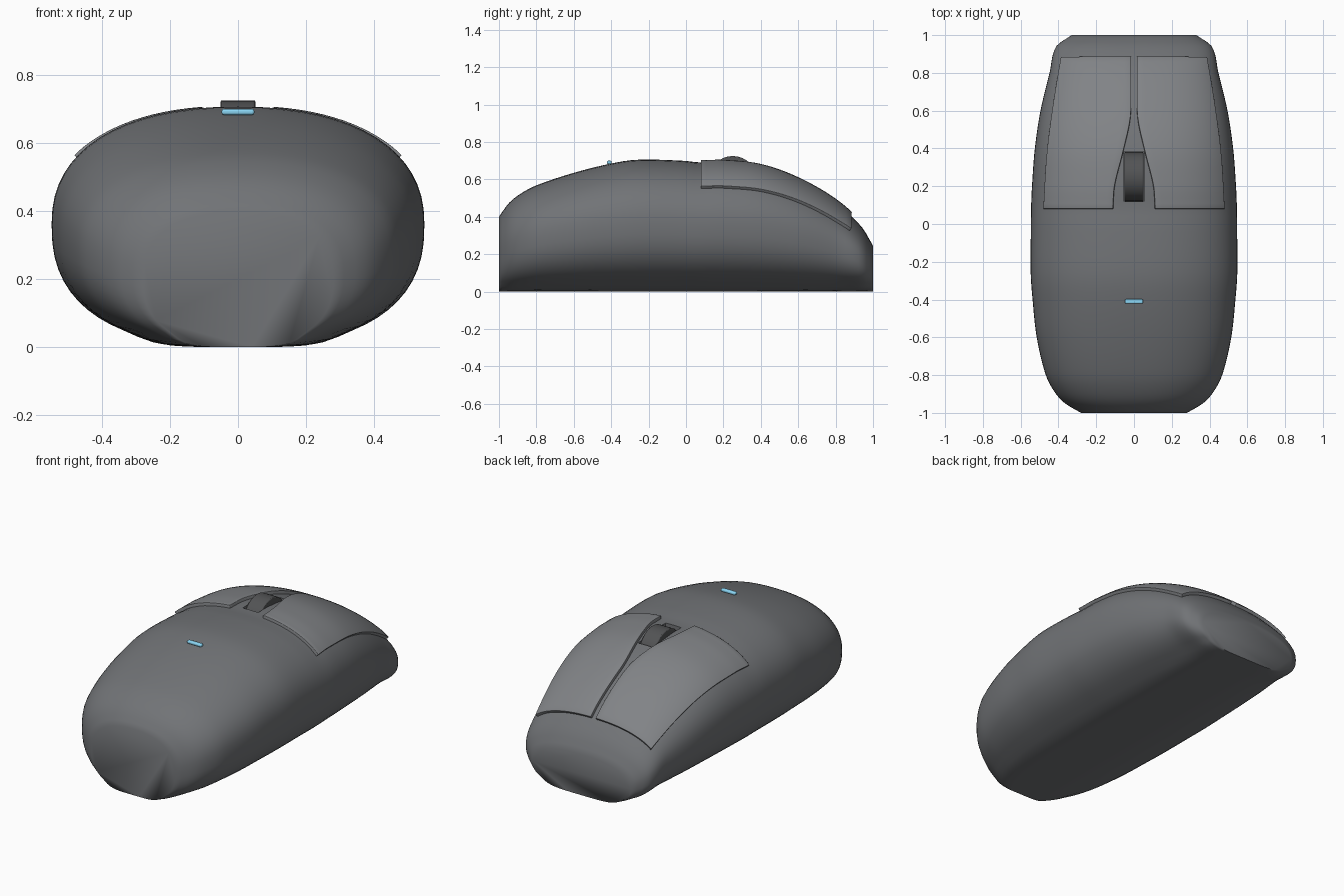
import bpy, bmesh, math

if "Cube" in bpy.data.objects:
    bpy.data.objects.remove(bpy.data.objects["Cube"])

# Outline along the length: (y, half width, top height)
OUTLINE = [(-1, .28, .40), (-.95, .365, .47), (-.89, .42, .52), (-.8, .467, .568),
           (-.6, .515, .635), (-.4, .537, .685), (-.26, .547, .705), (-.02, .546, .70),
           (.08, .545, .69), (.2, .54, .69), (.4, .525, .665), (.6, .495, .592),
           (.8, .447, .475), (.94, .412, .345), (1, .33, .245)]
INNER = [(.08, .11), (.2, .102), (.37, .06), (.52, .025), (.6, .016), (.875, .016)]
OUTER = [(.08, .468), (.35, .452), (.6, .422), (.875, .378)]
P_TOP, P_LOW, MID = 2.3, 2.45, .51


def smooth(points, y, k=1):
    """Cubic interpolation of column k at y."""
    n = len(points)

    def slope(i):
        a, b = points[max(i - 1, 0)], points[min(i + 1, n - 1)]
        return (b[k] - a[k]) / (b[0] - a[0])
    i = 0
    while i < n - 2 and y > points[i + 1][0]:
        i += 1
    a, b = points[i], points[i + 1]
    h = b[0] - a[0]
    t = (y - a[0]) / h
    return ((2*t**3 - 3*t*t + 1) * a[k] + (t**3 - 2*t*t + t) * h * slope(i)
            + (3*t*t - 2*t**3) * b[k] + (t**3 - t*t) * h * slope(i + 1))


def top_height(x, y):
    w, t = smooth(OUTLINE, y, 1), smooth(OUTLINE, y, 2)
    r = max(0, 1 - min(1, abs(x) / w) ** P_TOP) ** (1 / P_TOP)
    return t * (MID + (1 - MID) * r)


def finish(bm, name):
    mesh = bpy.data.meshes.new(name)
    bm.to_mesh(mesh)
    bm.free()
    ob = bpy.data.objects.new(name, mesh)
    bpy.context.collection.objects.link(ob)
    return ob


def shade(ob, angle=40):
    bpy.ops.object.select_all(action='DESELECT')
    ob.select_set(True)
    bpy.context.view_layer.objects.active = ob
    bpy.ops.object.shade_smooth_by_angle(angle=math.radians(angle))


def paint(ob, name, rgb):
    mat = bpy.data.materials.new(name)
    mat.diffuse_color = (*rgb, 1)
    mat.use_nodes = True
    mat.node_tree.nodes["Principled BSDF"].inputs["Base Color"].default_value = mat.diffuse_color
    ob.data.materials.append(mat)


def round_edges(ob, width, segments=2):
    bev = ob.modifiers.new("rounding", 'BEVEL')
    bev.width = width
    bev.segments = segments
    bev.limit_method = 'ANGLE'
    bev.angle_limit = math.radians(50)


def box(name, center, size):
    bpy.ops.mesh.primitive_cube_add(size=1, location=center)
    ob = bpy.context.object
    ob.name = name
    ob.scale = size
    bpy.ops.object.transform_apply(location=False, rotation=False, scale=True)
    return ob


# Body: lofted rounded sections, flattened underneath
bm = bmesh.new()
SEG, ROWS = 64, 60
rings = []
for j in range(ROWS + 1):
    y = -math.cos(math.pi * j / ROWS) * .5 + (-1 + 2 * j / ROWS) * .5
    w, t = smooth(OUTLINE, y, 1), smooth(OUTLINE, y, 2)
    ring = []
    for i in range(SEG):
        a = 2 * math.pi * i / SEG
        c, s = math.cos(a), math.sin(a)
        p = P_TOP if s >= 0 else P_LOW
        x = w * math.copysign(abs(c) ** (2 / p), c)
        half = t * (1 - MID) if s >= 0 else t * MID
        z = t * MID + half * math.copysign(abs(s) ** (2 / p), s)
        if z < .04:
            z = .04 * (max(z, 0) / .04) ** 1.8
        ring.append(bm.verts.new((x, y, z)))
    rings.append(ring)
for r0, r1 in zip(rings, rings[1:]):
    for i in range(SEG):
        k = (i + 1) % SEG
        bm.faces.new((r0[i], r0[k], r1[k], r1[i]))
bm.faces.new(rings[0])
bm.faces.new(rings[-1])
bmesh.ops.recalc_face_normals(bm, faces=bm.faces)
body = finish(bm, "body")
paint(body, "dark_shell", (.165, .172, .182))
shade(body, 88)

# Slot for the scroll wheel
cutter = box("wheel_slot_cutter", (0, .25, .67), (.104, .262, .3))
paint(cutter, "slot_dark", (.08, .083, .088))
cutter.hide_render = True
cutter.hide_viewport = True
cut = body.modifiers.new("slot", 'BOOLEAN')
cut.operation = 'DIFFERENCE'
cut.solver = 'EXACT'
cut.object = cutter

# Click buttons: raised panels following the body surface
bm = bmesh.new()
NX, NY = 16, 28
grid = []
for j in range(NY + 1):
    y = .08 + .795 * j / NY
    x0, x1 = smooth(INNER, y), smooth(OUTER, y)
    row = []
    for i in range(NX + 1):
        x = x0 + (x1 - x0) * math.sin(math.pi / 2 * i / NX)
        row.append(bm.verts.new((x, y, top_height(x, y))))
    grid.append(row)
for j in range(NY):
    for i in range(NX):
        bm.faces.new((grid[j][i], grid[j][i + 1], grid[j + 1][i + 1], grid[j + 1][i]))
buttons = finish(bm, "click_buttons")
solid = buttons.modifiers.new("thickness", 'SOLIDIFY')
solid.thickness = .05
solid.offset = -.28
round_edges(buttons, .006)
buttons.modifiers.new("mirror", 'MIRROR').use_mirror_merge = False
paint(buttons, "button_grey", (.22, .228, .24))
shade(buttons)

# Scroll wheel
bpy.ops.mesh.primitive_cylinder_add(vertices=32, radius=.13, depth=.102,
                                    location=(0, .25, .595),
                                    rotation=(0, math.pi / 2, 0))
wheel = bpy.context.object
wheel.name = "scroll_wheel"
round_edges(wheel, .005)
paint(wheel, "wheel_rubber", (.085, .087, .09))
shade(wheel, 30)

# Indicator light
light = box("indicator_light", (0, -.41, .691), (.096, .024, .018))
round_edges(light, .007, 3)
paint(light, "light_blue", (.26, .68, .92))
shade(light)
